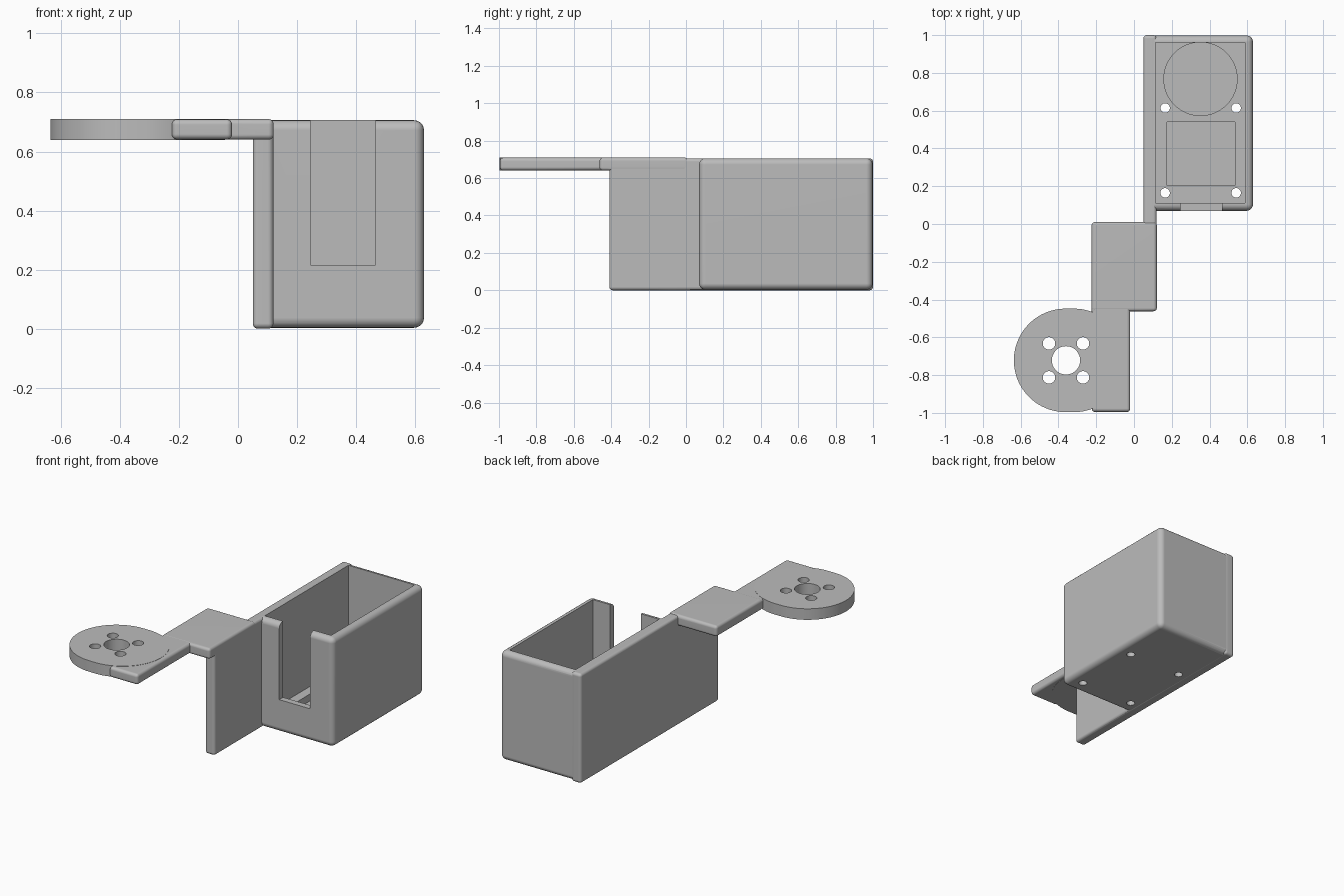
import bpy, bmesh, math

if "Cube" in bpy.data.objects:
    bpy.data.objects.remove(bpy.data.objects["Cube"])

grey = bpy.data.materials.new("light_grey")
grey.diffuse_color = (0.5, 0.5, 0.5, 1)
grey.use_nodes = True
grey.node_tree.nodes["Principled BSDF"].inputs["Base Color"].default_value = grey.diffuse_color


def finish(bm, name):
    bmesh.ops.recalc_face_normals(bm, faces=bm.faces)
    me = bpy.data.meshes.new(name)
    bm.to_mesh(me)
    bm.free()
    me.materials.append(grey)
    ob = bpy.data.objects.new(name, me)
    bpy.context.collection.objects.link(ob)
    return ob


def block(name, lo, hi, r=0):
    """Box from corner to corner, all edges rounded by r."""
    bm = bmesh.new()
    bmesh.ops.create_cube(bm, size=1)
    for v in bm.verts:
        v.co = [(a + b) / 2 + c * (b - a) for a, b, c in zip(lo, hi, v.co)]
    if r:
        bmesh.ops.bevel(bm, geom=bm.edges[:], offset=r, segments=5,
                        profile=0.5, affect='EDGES')
    return finish(bm, name)


def prism(name, pts, z0, z1):
    """Extrude a flat outline between two heights."""
    bm = bmesh.new()
    f = bm.faces.new([bm.verts.new((x, y, z0)) for x, y in pts])
    ext = bmesh.ops.extrude_face_region(bm, geom=[f])['geom']
    for v in ext:
        if isinstance(v, bmesh.types.BMVert):
            v.co.z = z1
    return finish(bm, name)


def arc(x, y, r, a0=0, a1=360, n=48, closed=True):
    m = n if closed else n - 1
    return [(x + r * math.cos(math.radians(a0 + (a1 - a0) * i / m)),
             y + r * math.sin(math.radians(a0 + (a1 - a0) * i / m))) for i in range(n)]


def combine(body, tool, op):
    mod = body.modifiers.new("combine", 'BOOLEAN')
    mod.operation, mod.solver, mod.object = op, 'EXACT', tool
    bpy.context.view_layer.objects.active = body
    bpy.ops.object.modifier_apply(modifier=mod.name)
    bpy.data.objects.remove(tool, do_unlink=True)


# Battery-style box, side wall and stepped arm
body = block("bracket_box", (0.075, 0.07, 0.003), (0.63, 0.998, 0.706), 0.034)
combine(body, block("side_wall", (0.05, -0.41, 0), (0.12, 1.0, 0.705), 0.018), 'UNION')
combine(body, block("arm_step", (-0.225, -0.462, 0.64), (0.121, 0.01, 0.71), 0.018), 'UNION')
combine(body, block("arm_end", (-0.224, -0.995, 0.641), (-0.02, -0.43, 0.709), 0.018), 'UNION')

# Mounting disc, slightly stretched toward the arm
outline = (arc(-0.362, -0.722, 0.274, 90, 270, 40, False)
           + arc(-0.318, -0.722, 0.274, -90, 90, 40, False))
combine(body, prism("mount_disc", outline, 0.6395, 0.7105), 'UNION')

# Open cavity and front slot
combine(body, block("cavity", (0.115, 0.11, 0.075), (0.587, 0.96, 1)), 'DIFFERENCE')
combine(body, block("front_slot", (0.245, 0.0, 0.215), (0.465, 0.2, 1)), 'DIFFERENCE')

# Round and square recesses in the floor
combine(body, prism("round_recess", arc(0.352, 0.768, 0.194, n=64), 0.03, 0.15), 'DIFFERENCE')
combine(body, block("square_recess", (0.175, 0.205, 0.03), (0.535, 0.54, 0.15)), 'DIFFERENCE')

# Screw holes in the box floor
for x in (0.165, 0.541):
    for y in (0.165, 0.614):
        combine(body, prism("floor_hole", arc(x, y, 0.025, n=32), -0.1, 0.2), 'DIFFERENCE')

# Centre hole and four screw holes in the disc
combine(body, prism("hub_hole", arc(-0.36, -0.722, 0.075), 0.5, 0.8), 'DIFFERENCE')
for sx in (-1, 1):
    for sy in (-1, 1):
        hole = arc(-0.36 + sx * 0.09, -0.722 + sy * 0.09, 0.033, n=32)
        combine(body, prism("disc_hole", hole, 0.5, 0.8), 'DIFFERENCE')

# Smooth rounded edges, crisp flats
bpy.ops.object.select_all(action='DESELECT')
body.select_set(True)
bpy.context.view_layer.objects.active = body
bpy.ops.object.shade_smooth_by_angle(angle=math.radians(30))
wn = body.modifiers.new("flat_faces", 'WEIGHTED_NORMAL')
wn.keep_sharp = True
